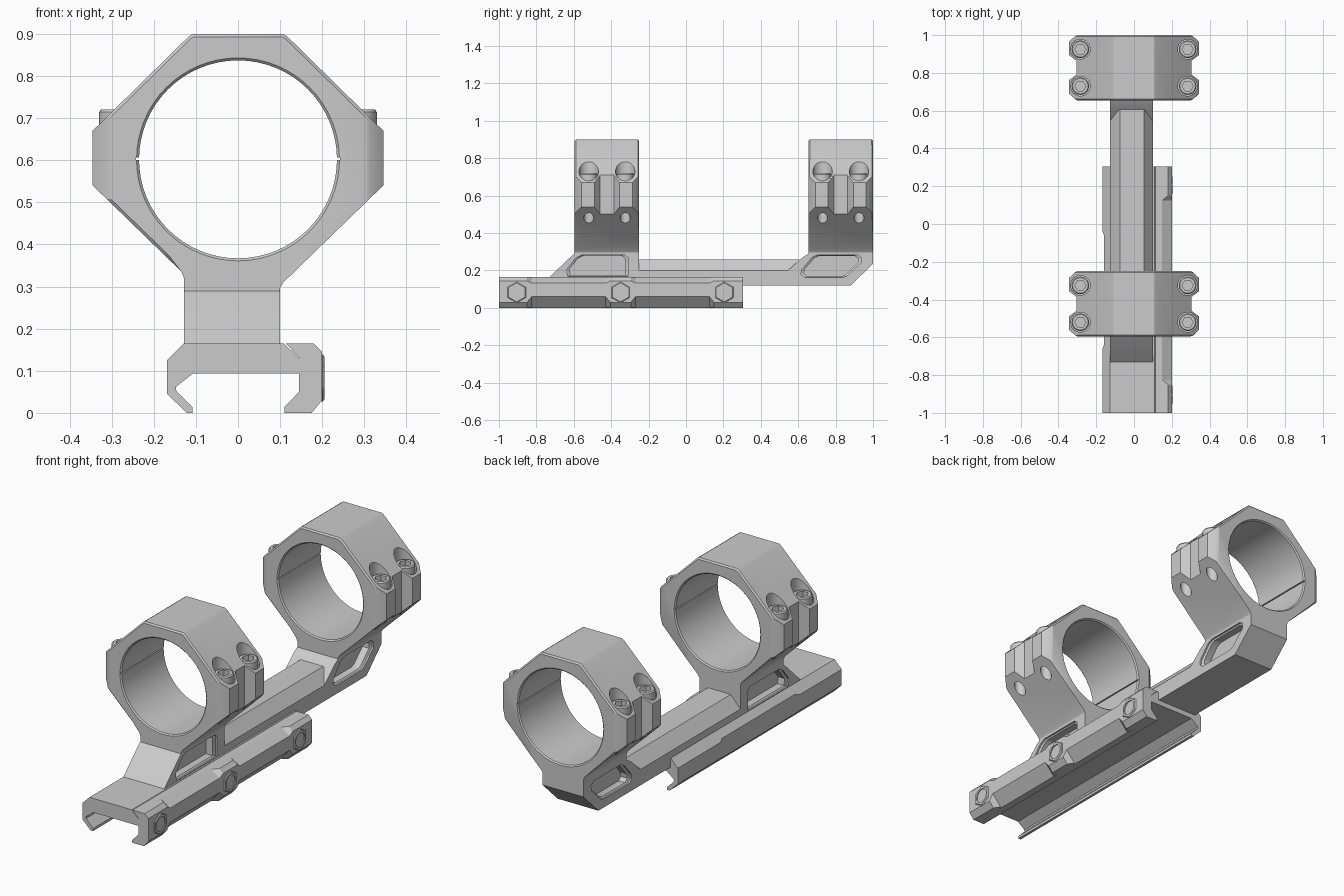
import bpy, bmesh
from math import sin, cos, pi, radians
from mathutils import Vector

if "Cube" in bpy.data.objects:
    bpy.data.objects.remove(bpy.data.objects["Cube"])


def place(axis, u, v, t):
    return {'x': Vector((t, u, v)), 'y': Vector((u, t, v)), 'z': Vector((u, v, t))}[axis]


def loft(name, axis, sections):
    """Closed solid through equal-count outlines [(points, position along axis)]."""
    bm = bmesh.new()
    rings = [[bm.verts.new(place(axis, u, v, t)) for u, v in pts] for pts, t in sections]
    n = len(rings[0])
    for a, b in zip(rings, rings[1:]):
        for i in range(n):
            bm.faces.new((a[i], a[(i + 1) % n], b[(i + 1) % n], b[i]))
    bm.faces.new(rings[0])
    bm.faces.new(rings[-1])
    bmesh.ops.recalc_face_normals(bm, faces=bm.faces)
    me = bpy.data.meshes.new(name)
    bm.to_mesh(me)
    bm.free()
    ob = bpy.data.objects.new(name, me)
    bpy.context.collection.objects.link(ob)
    return ob


def prism(name, axis, pts, a, b):
    return loft(name, axis, [(pts, a), (pts, b)])


def circle(u, v, r, n=32, turn=0.0):
    return [(u + r * cos(2 * pi * i / n + turn), v + r * sin(2 * pi * i / n + turn)) for i in range(n)]


def rect(u0, v0, u1, v1):
    return [(u0, v0), (u1, v0), (u1, v1), (u0, v1)]


def scaled(pts, s):
    cu = sum(p[0] for p in pts) / len(pts)
    cv = sum(p[1] for p in pts) / len(pts)
    return [(cu + (u - cu) * s, cv + (v - cv) * s) for u, v in pts]


def boolean(ob, cutter, op='DIFFERENCE'):
    m = ob.modifiers.new('cut', 'BOOLEAN')
    m.object, m.operation, m.solver = cutter, op, 'EXACT'
    dg = bpy.context.evaluated_depsgraph_get()
    me = bpy.data.meshes.new_from_object(ob.evaluated_get(dg))
    ob.modifiers.clear()
    ob.data = me
    bpy.data.objects.remove(cutter)


def bevel_ends(ob, y0, y1, zmin, width):
    bm = bmesh.new()
    bm.from_mesh(ob.data)
    edges = [e for e in bm.edges
             if any(all(abs(v.co.y - y) < 1e-4 for v in e.verts) for y in (y0, y1))
             and all(v.co.z > zmin for v in e.verts)]
    bmesh.ops.bevel(bm, geom=edges, offset=width, segments=1, affect='EDGES')
    bm.to_mesh(ob.data)
    bm.free()


XL, XR = -0.128, 0.10          # side faces of the central spine
HALF, BOLT = 0.1725, 0.0975    # half width of a ring, screw offset

# Front silhouette of a ring with its stalk
right = [(XR, 0.29), (XR, 0.297), (0.108, 0.31), (0.345, 0.54), (0.345, 0.67), (0.118, 0.893), (0.107, 0.9)]
left = [(-0.107, 0.9), (-0.118, 0.893), (-0.345, 0.67), (-0.345, 0.54), (-0.134, 0.335), (XL, 0.32), (XL, 0.29)]


def make_ring(tag, yc):
    y0, y1 = yc - HALF, yc + HALF
    ring = prism(tag + '_ring', 'y', right + left, y0, y1)
    # plan outline: chamfered screw lugs with a notch between each pair
    half = [(0.308, -HALF - 0.0), (0.346, -0.135), (0.346, -0.068), (0.305, -0.037),
            (0.305, 0.037), (0.346, 0.068), (0.346, 0.135), (0.308, HALF)]
    plan = [(x, yc + y) for x, y in half] + [(-x, yc + y) for x, y in reversed(half)]
    boolean(ring, prism('plan', 'z', plan, 0.2, 1.0), 'INTERSECT')
    bevel_ends(ring, y0, y1, 0.335, 0.007)
    # bore with a chamfered lip at each end
    prof = [(0.246, y0 - 0.005), (0.235, y0 + 0.006), (0.235, y1 - 0.006), (0.246, y1 + 0.005)]
    boolean(ring, loft('bore', 'y', [(circle(0, 0.602, r, 64), y) for r, y in prof]))
    for s in (-1, 1):
        # split line inside the bore
        boolean(ring, prism('split', 'y', rect(s * 0.22, 0.6, s * 0.242, 0.606), y0 - 0.1, y1 + 0.1))
        for dy in (-BOLT, BOLT):
            x, y = s * 0.284, yc + dy
            boolean(ring, prism('counterbore', 'z', circle(x, y, 0.052), 0.675, 0.85))
            boolean(ring, prism('thread_hole', 'z', circle(x, y, 0.027, 24), 0.4, 0.56))
            screw = loft(tag + '_cap_screw', 'z', [(circle(x, y, 0.046), 0.67), (circle(x, y, 0.046), 0.714),
                                                   (circle(x, y, 0.041), 0.72)])
            boolean(screw, prism('socket', 'z', circle(x, y, 0.029, 6), 0.695, 0.75))


make_ring('front', -1 + 0.405 + HALF)
make_ring('rear', 1 - HALF)

# Feet under the rings, with stepped weight-saving pockets on both sides
front_foot = [(-0.73, 0.15), (-0.73, 0.165), (-0.61, 0.279), (-0.595, 0.30), (-0.585, 0.29), (-0.25, 0.29), (-0.25, 0.15)]
front_foot[3] = (-0.595, 0.29)
rear_foot = [(0.50, 0.12), (0.505, 0.165), (0.62, 0.268), (0.655, 0.29), (1.0, 0.29), (1.0, 0.235), (0.88, 0.12)]
front_pocket = [(-0.632, 0.169), (-0.638, 0.205), (-0.59, 0.265), (-0.555, 0.284), (-0.33, 0.284), (-0.31, 0.268), (-0.31, 0.169)]
rear_pocket = [(0.635, 0.163), (0.615, 0.18), (0.618, 0.203), (0.675, 0.27), (0.705, 0.284), (0.915, 0.284),
               (0.938, 0.268), (0.936, 0.242), (0.862, 0.172), (0.84, 0.163)]
for tag, foot, pocket in (('front', front_foot, front_pocket), ('rear', rear_foot, rear_pocket)):
    ob = prism(tag + '_foot', 'x', foot, XL, XR)
    small = scaled(pocket, 0.9)
    for face, s in ((XR, -1), (XL, 1)):
        boolean(ob, loft('pocket', 'x', [(pocket, face - s * 0.02), (pocket, face + s * 0.008),
                                         (small, face + s * 0.014), (small, face + s * 0.05)]))

# Bridge joining the feet
prism('bridge', 'y', [(XL, 0.12), (XR, 0.12), (XR, 0.2), (0.052, 0.26), (-0.075, 0.26), (XL, 0.2)], -0.26, 0.605)

# Rail base with the fixed left jaw
base = prism('rail_base', 'y', [
    (XL, 0.165), (-0.168, 0.125), (-0.168, 0.045), (-0.122, 0), (-0.108, 0), (-0.108, 0.013), (-0.147, 0.053),
    (-0.147, 0.062), (-0.106, 0.094), (0.145, 0.094), (0.145, 0.13), (0.108, 0.165)], -1, 0.305)
boolean(base, prism('relief', 'z', [(-0.2, -0.67), (-0.17, -0.67), (-0.159, -0.64),
                                    (-0.159, -0.06), (-0.17, -0.03), (-0.2, -0.03)], -0.1, 0.3))

# Sliding right jaw: chamfered bar plus full-height lugs at the bolts
inner = [(0.11, 0), (0.11, 0.014), (0.145, 0.05), (0.145, 0.132), (0.113, 0.165)]
prism('clamp_bar', 'y', inner + [(0.147, 0.165), (0.2, 0.132), (0.2, 0.06), (0.147, 0.0)], -0.999, 0.304)
lug = inner + [(0.18, 0.165), (0.2, 0.145), (0.2, 0.03), (0.175, 0)]
thin = inner + [(0.15, 0.163), (0.2, 0.132), (0.2, 0.06), (0.15, 0.004)]
for yb in (-0.905, -0.35, 0.205):
    a, b = max(yb - 0.08, -1), min(yb + 0.08, 0.305)
    end_a = lug if a == -1 else thin
    end_b = lug if b == 0.305 else thin
    if yb == -0.905:
        a, end_a = -1, lug
    if yb == 0.205:
        b, end_b = 0.305, lug
    loft('clamp_lug', 'y', [(end_a, a), (lug, yb - 0.055), (lug, yb + 0.055), (end_b, b)])
    bolt = loft('clamp_bolt', 'x', [(circle(yb, 0.083, 0.056, 6, pi / 6), 0.15), (circle(yb, 0.083, 0.056, 6, pi / 6), 0.201),
                                    (circle(yb, 0.083, 0.051, 6, pi / 6), 0.205)])
    boolean(bolt, prism('socket', 'x', circle(yb, 0.083, 0.036, 24), 0.185, 0.25))

# Smooth round surfaces, crisp edges
for ob in bpy.context.collection.objects:
    ob.data.shade_smooth()
    ob.data.set_sharp_from_angle(angle=radians(25))
